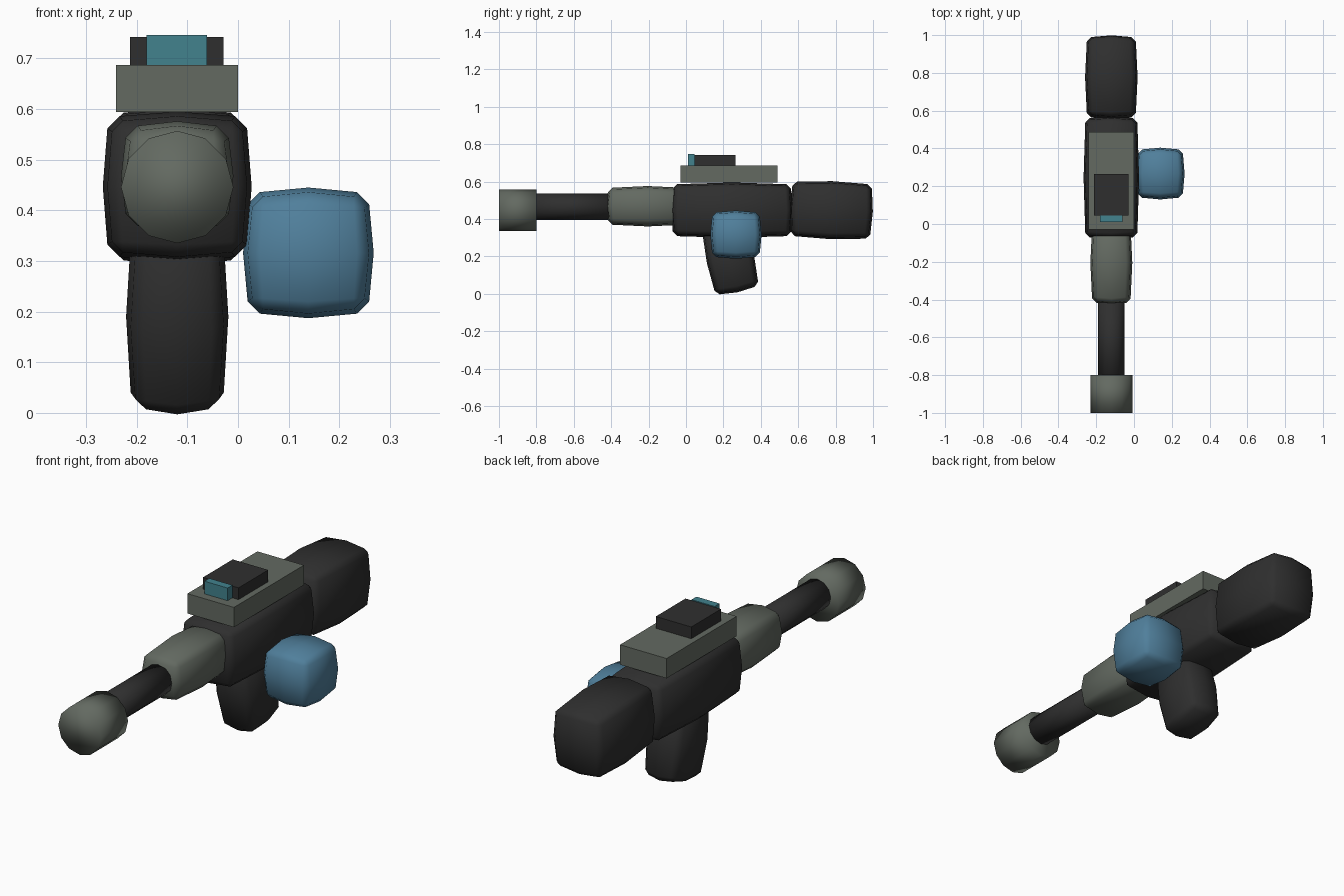
import bpy, bmesh, math
from mathutils import Matrix

if "Cube" in bpy.data.objects:
    bpy.data.objects.remove(bpy.data.objects["Cube"])

CX = -0.12  # centre line of the long parts


def material(name, rgb):
    m = bpy.data.materials.new(name)
    m.diffuse_color = (*rgb, 1)
    m.use_nodes = True
    m.node_tree.nodes["Principled BSDF"].inputs["Base Color"].default_value = m.diffuse_color
    return m


DARK = material("charcoal", (0.028, 0.028, 0.028))
GREY = material("grey green", (0.125, 0.143, 0.120))
BLUE = material("steel blue", (0.080, 0.213, 0.330))
TEAL = material("teal glass", (0.054, 0.223, 0.270))


def finish(name, bm, mat, smooth):
    bmesh.ops.recalc_face_normals(bm, faces=bm.faces[:])
    for f in bm.faces:
        f.smooth = smooth
    me = bpy.data.meshes.new(name)
    bm.to_mesh(me)
    bm.free()
    me.materials.append(mat)
    ob = bpy.data.objects.new(name, me)
    bpy.context.collection.objects.link(ob)
    return ob


def pillow(name, centre, half, mat, tilt=0, chamfer=0.033, bulge=0.009):
    """Chamfered box whose six faces swell slightly in the middle."""
    bm = bmesh.new()
    for axis in range(3):
        b, c = (axis + 1) % 3, (axis + 2) % 3
        for side in (-1, 1):
            for u in (-1, 0, 1):
                for v in (-1, 0, 1):
                    inset = chamfer + (0.006 if u and v else 0)
                    p = [0, 0, 0]
                    p[axis] = side * (half[axis] - bulge * (abs(u) + abs(v)))
                    p[b] = u * (half[b] - inset)
                    p[c] = v * (half[c] - inset)
                    bm.verts.new(p)
    bmesh.ops.convex_hull(bm, input=bm.verts[:])
    bmesh.ops.transform(bm, verts=bm.verts[:], matrix=Matrix.Translation(centre)
                        @ Matrix.Rotation(math.radians(tilt), 4, 'X'))
    return finish(name, bm, mat, True)


def box(name, lo, hi, mat):
    bm = bmesh.new()
    bmesh.ops.create_cube(bm, size=1)
    for v in bm.verts:
        v.co = [lo[i] if v.co[i] < 0 else hi[i] for i in range(3)]
    return finish(name, bm, mat, False)


def tube(name, y0, y1, z, r, mat):
    """Twelve-sided cylinder along y."""
    bm = bmesh.new()
    bmesh.ops.create_cone(bm, cap_ends=True, segments=12, radius1=r, radius2=r,
                          depth=y1 - y0)
    bmesh.ops.transform(bm, verts=bm.verts[:],
                        matrix=Matrix.Translation((CX, (y0 + y1) / 2, z))
                        @ Matrix.Rotation(math.pi / 2, 4, 'X'))
    return finish(name, bm, mat, True)


# barrel and muzzle
tube("muzzle", -1.0, -0.80, 0.446, 0.111, GREY)
tube("barrel", -0.85, -0.38, 0.465, 0.070, DARK)

# swollen body parts
pillow("handguard", (CX, -0.205, 0.468), (0.111, 0.222, 0.108), GREY)
pillow("receiver", (CX, 0.245, 0.447), (0.147, 0.325, 0.148), DARK)
pillow("stock", (CX, 0.777, 0.447), (0.139, 0.222, 0.155), DARK, tilt=-2)
pillow("grip", (CX, 0.237, 0.19), (0.101, 0.128, 0.186), DARK, tilt=12)
pillow("side_canister", (0.139, 0.267, 0.316), (0.129, 0.137, 0.129), BLUE)

# top rail with sight
box("top_rail", (-0.241, -0.03, 0.594), (0.0, 0.488, 0.687), GREY)
box("sight_body", (-0.213, 0.045, 0.68), (-0.029, 0.265, 0.742), DARK)
box("sight_lens", (-0.181, 0.01, 0.68), (-0.061, 0.046, 0.746), TEAL)
